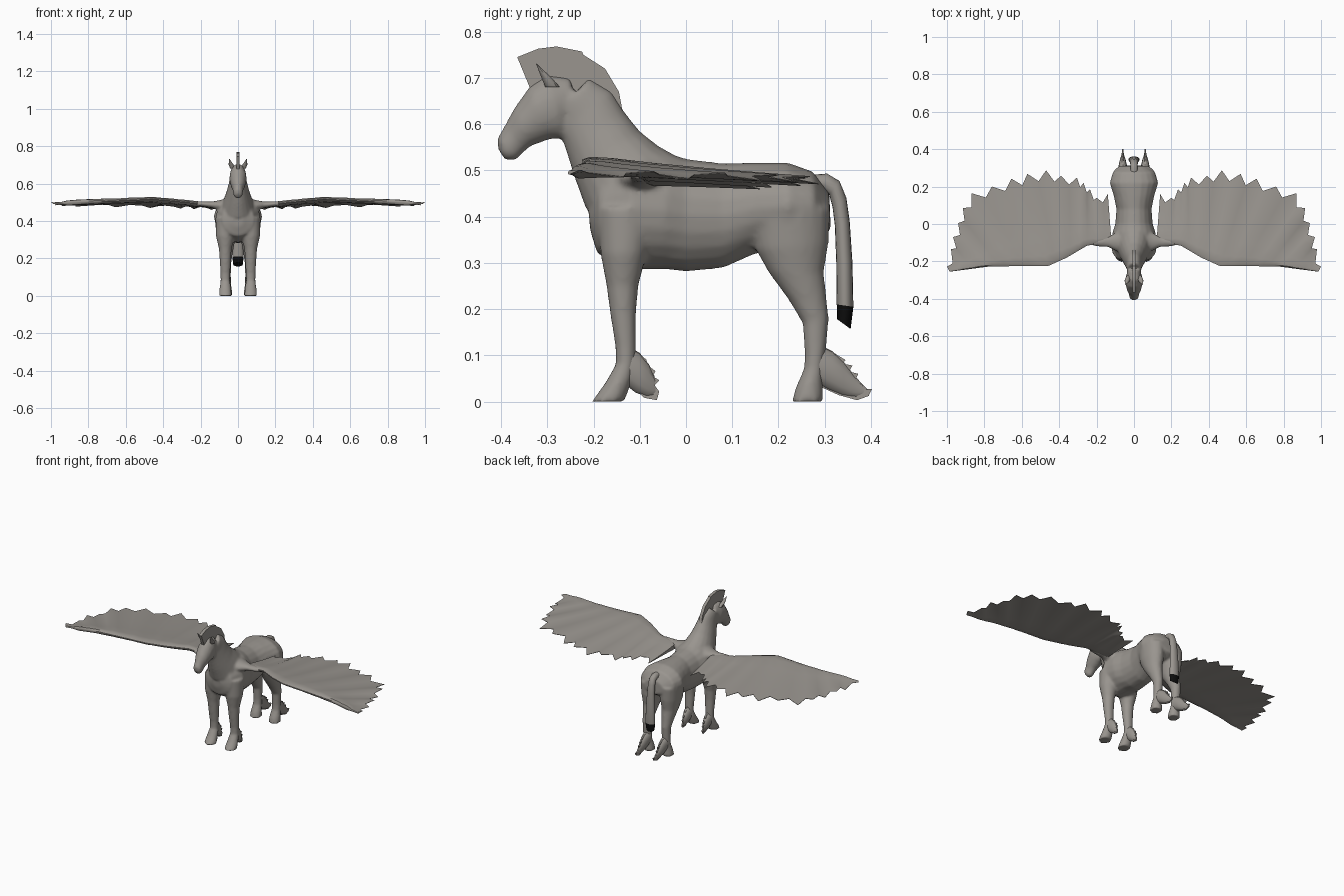
import bpy, bmesh, math
from mathutils import Vector

def material(name, rgb):
    m = bpy.data.materials.new(name)
    m.diffuse_color = (*rgb, 1)
    return m

COAT = material("warm grey coat", (0.32, 0.30, 0.275))
BLACK = material("black hair", (0.004, 0.004, 0.004))

def finish(name, bm, mats=(COAT,), angle=40):
    bmesh.ops.recalc_face_normals(bm, faces=bm.faces[:])
    me = bpy.data.meshes.new(name)
    bm.to_mesh(me)
    bm.free()
    ob = bpy.data.objects.new(name, me)
    bpy.context.collection.objects.link(ob)
    for m in mats:
        me.materials.append(m)
    bpy.ops.object.select_all(action='DESELECT')
    bpy.context.view_layer.objects.active = ob
    ob.select_set(True)
    bpy.ops.object.shade_smooth_by_angle(angle=math.radians(angle))
    return ob

def bridge(bm, rings):
    """Skin a list of equal closed vertex rings and cap both ends."""
    n = len(rings[0])
    for a, b in zip(rings, rings[1:]):
        for i in range(n):
            j = (i + 1) % n
            bm.faces.new((a[i], a[j], b[j], b[i]))
    bm.faces.new(rings[0][::-1])
    bm.faces.new(rings[-1])

def loft(bm, sections, cx=0.0, n=20):
    """Sections: two side-view outline points (y, z, y, z), half width, optional x offset."""
    rings = []
    for s in sections:
        y1, z1, y2, z2, w = s[:5]
        x = cx + (s[5] if len(s) > 5 else 0)
        ring = []
        for k in range(n):
            a = math.tau * k / n
            f = 0.5 + 0.5 * math.sin(a)
            ring.append(bm.verts.new((x + w * math.cos(a), y1 + (y2 - y1) * f, z1 + (z2 - z1) * f)))
        rings.append(ring)
    bridge(bm, rings)

def plate(bm, outline, cx, half):
    """Side-view outline extruded across x."""
    rings = [[bm.verts.new((cx + d, y, z)) for y, z in outline] for d in (-half, half)]
    bridge(bm, rings)

# Body, neck, head and legs, fused into one smooth skin
torso = [(-0.207, 0.37, -0.212, 0.43, 0.03), (-0.192, 0.32, -0.185, 0.50, 0.085),
         (-0.13, 0.285, -0.11, 0.55, 0.118), (-0.05, 0.287, -0.04, 0.538, 0.115),
         (0, 0.281, 0, 0.525, 0.1), (0.08, 0.289, 0.08, 0.515, 0.094),
         (0.15, 0.32, 0.15, 0.517, 0.108), (0.22, 0.33, 0.22, 0.517, 0.13),
         (0.28, 0.35, 0.275, 0.497, 0.112), (0.313, 0.37, 0.31, 0.45, 0.06)]
neck = [(-0.19, 0.40, -0.01, 0.525, 0.085), (-0.218, 0.42, -0.06, 0.553, 0.085),
        (-0.243, 0.49, -0.10, 0.585, 0.066), (-0.262, 0.55, -0.132, 0.625, 0.052),
        (-0.275, 0.585, -0.16, 0.67, 0.043), (-0.28, 0.62, -0.21, 0.70, 0.038)]
head = [(-0.235, 0.62, -0.25, 0.70, 0.03), (-0.265, 0.57, -0.30, 0.707, 0.044),
        (-0.295, 0.567, -0.338, 0.682, 0.046), (-0.335, 0.553, -0.373, 0.632, 0.037),
        (-0.352, 0.538, -0.392, 0.597, 0.027), (-0.367, 0.522, -0.408, 0.57, 0.026),
        (-0.39, 0.522, -0.406, 0.545, 0.017)]
front_leg = [(-0.19, 0.42, -0.06, 0.42, 0.052), (-0.185, 0.32, -0.085, 0.32, 0.05),
             (-0.172, 0.25, -0.103, 0.25, 0.034), (-0.164, 0.19, -0.108, 0.19, 0.03),
             (-0.153, 0.12, -0.108, 0.12, 0.026), (-0.152, 0.08, -0.108, 0.085, 0.025),
             (-0.175, 0.04, -0.115, 0.05, 0.03), (-0.204, 0, -0.133, 0, 0.035)]
hind_leg = [(0.14, 0.40, 0.312, 0.42, 0.06), (0.15, 0.33, 0.308, 0.34, 0.054),
            (0.178, 0.28, 0.298, 0.28, 0.044), (0.222, 0.22, 0.305, 0.215, 0.033),
            (0.252, 0.17, 0.309, 0.18, 0.027), (0.257, 0.10, 0.303, 0.11, 0.025),
            (0.255, 0.07, 0.298, 0.075, 0.025), (0.237, 0.03, 0.296, 0.04, 0.03),
            (0.229, 0, 0.297, 0, 0.034)]
wing_root = [(-0.15, 0.47, -0.03, 0.49, 0.03, 0.08)]
bm = bmesh.new()
for part in (torso, neck, head):
    loft(bm, part)
for side in (-1, 1):
    loft(bm, front_leg, side * 0.068)
    loft(bm, hind_leg, side * 0.063)
    # Shoulder stump that carries the wing
    rings = []
    for x, yc, zc, ry, rz in ((0.04, -0.09, 0.47, 0.08, 0.06), (0.095, -0.095, 0.482, 0.05, 0.03),
                              (0.14, -0.095, 0.487, 0.028, 0.017), (0.22, -0.1, 0.493, 0.018, 0.012)):
        rings.append([bm.verts.new((side * x, yc + ry * math.cos(math.tau * k / 16),
                                    zc + rz * math.sin(math.tau * k / 16))) for k in range(16)])
    bridge(bm, rings)
body = finish("horse_body", bm)
remesh = body.modifiers.new("fuse", 'REMESH')
remesh.mode = 'VOXEL'
remesh.voxel_size = 0.007
smooth = body.modifiers.new("soften", 'SMOOTH')
smooth.factor = 0.5
smooth.iterations = 5
baked = bpy.data.meshes.new_from_object(body.evaluated_get(bpy.context.evaluated_depsgraph_get()))
body.modifiers.clear()
body.data = baked
baked.materials.clear()
baked.materials.append(COAT)
for p in baked.polygons:
    p.use_smooth = True
    p.material_index = 0

# Upright mane
bm = bmesh.new()
plate(bm, [(-0.335, 0.672), (-0.365, 0.745), (-0.32, 0.763), (-0.28, 0.768), (-0.225, 0.757),
           (-0.222, 0.75), (-0.175, 0.72), (-0.145, 0.67), (-0.133, 0.605), (-0.17, 0.62),
           (-0.24, 0.66)], 0, 0.009)
finish("mane", bm)

# Ears
for side, label in ((-1, "left"), (1, "right")):
    bm = bmesh.new()
    loft(bm, [(-0.305, 0.68, -0.272, 0.68, 0.012, side * 0.03),
              (-0.315, 0.705, -0.288, 0.698, 0.013, side * 0.037),
              (-0.325, 0.732, -0.322, 0.73, 0.002, side * 0.046)], n=10)
    finish("ear_" + label, bm)

# Shaggy hair behind the feet: a tapered core and a jagged fringe
front_fringe = [(-0.12, 0.12), (-0.085, 0.09), (-0.088, 0.082), (-0.066, 0.066), (-0.072, 0.055),
                (-0.058, 0.046), (-0.068, 0.035), (-0.058, 0.022), (-0.063, 0.003),
                (-0.09, 0.008), (-0.125, 0.04)]
hind_fringe = [(0.295, 0.12), (0.345, 0.09), (0.338, 0.082), (0.36, 0.078), (0.353, 0.065),
               (0.373, 0.06), (0.365, 0.045), (0.382, 0.036), (0.378, 0.026), (0.402, 0.027),
               (0.395, 0.012), (0.37, 0.003), (0.33, 0.014), (0.295, 0.03)]
front_core = [(-0.135, 0.04, -0.125, 0.12, 0.022), (-0.11, 0.02, -0.10, 0.105, 0.021),
              (-0.085, 0.01, -0.08, 0.08, 0.014), (-0.065, 0.012, -0.068, 0.055, 0.005)]
hind_core = [(0.28, 0.04, 0.285, 0.125, 0.024), (0.31, 0.024, 0.318, 0.108, 0.022),
             (0.34, 0.012, 0.342, 0.085, 0.016), (0.368, 0.008, 0.365, 0.055, 0.008),
             (0.395, 0.014, 0.395, 0.024, 0.002)]
for side, label in ((-1, "left"), (1, "right")):
    for end, core, fringe, x in (("front", front_core, front_fringe, 0.068),
                                 ("hind", hind_core, hind_fringe, 0.06)):
        bm = bmesh.new()
        loft(bm, core, side * x, 12)
        plate(bm, fringe, side * x, 0.004)
        finish(f"{end}_foot_hair_{label}", bm)

# Tail with black tip
bm = bmesh.new()
loft(bm, [(0.26, 0.45, 0.265, 0.49, 0.02), (0.295, 0.455, 0.305, 0.493, 0.02),
          (0.31, 0.447, 0.332, 0.477, 0.02), (0.317, 0.42, 0.347, 0.44, 0.021),
          (0.322, 0.38, 0.354, 0.39, 0.023), (0.325, 0.3, 0.36, 0.3, 0.027),
          (0.326, 0.21, 0.362, 0.205, 0.03), (0.327, 0.178, 0.356, 0.157, 0.026)], n=16)
for f in bm.faces:
    f.material_index = int(f.calc_center_median().z < 0.2)
finish("tail", bm, (COAT, BLACK))

# Wings: ribs from the leading edge to alternating feather tips and notches
lead = [Vector(p) for p in ((0.12, -0.1, 0.485), (0.25, -0.115, 0.5), (0.36, -0.18, 0.511),
                            (0.46, -0.225, 0.52), (0.62, -0.225, 0.512), (0.78, -0.228, 0.505),
                            (0.985, -0.255, 0.494))]
tips = [(0.14, 0.16), (0.2, 0.14), (0.235, 0.185), (0.27, 0.22), (0.305, 0.248), (0.39, 0.258),
        (0.47, 0.287), (0.57, 0.268), (0.655, 0.242), (0.76, 0.2), (0.87, 0.165), (0.915, 0.085),
        (0.94, 0.005), (0.967, -0.07), (0.978, -0.135), (1.0, -0.228)]
tips = [Vector((x, y, 0.46 + 0.0018 * i + 0.014 * (i % 2))) for i, (x, y) in enumerate(tips)]
chord = [0, 0.04, 0.12, 0.3, 0.55, 0.8, 1]
half = [0.003, 0.012, 0.014, 0.01, 0.006, 0.003, 0.001]

for side, label in ((-1, "left"), (1, "right")):
    bm = bmesh.new()
    rings = []
    count = 2 * len(tips) - 1
    for j in range(count):
        t = j / (count - 1) * (len(lead) - 1)
        k = min(int(t), len(lead) - 2)
        a = lead[k].lerp(lead[k + 1], t - k)
        b = tips[j // 2].copy()
        if j % 2:  # notch between two feathers
            b = b.lerp(tips[j // 2 + 1], 0.5)
            d = (a - b).length
            b = b.lerp(a, max(0.1, 0.035 / d))
        thick = min(1, (a - b).length / 0.15 + 0.1)
        line = []
        for s, h in zip(chord, half):
            p = a.lerp(b, s)
            p.z = a.z + (b.z - a.z) * s ** 0.8
            line.append((p, h * thick))
        pts = [(p, h) for p, h in line] + [(p, -h) for p, h in reversed(line)]
        rings.append([bm.verts.new((side * p.x, p.y, p.z + h)) for p, h in pts])
    bridge(bm, rings)
    finish("wing_" + label, bm)
